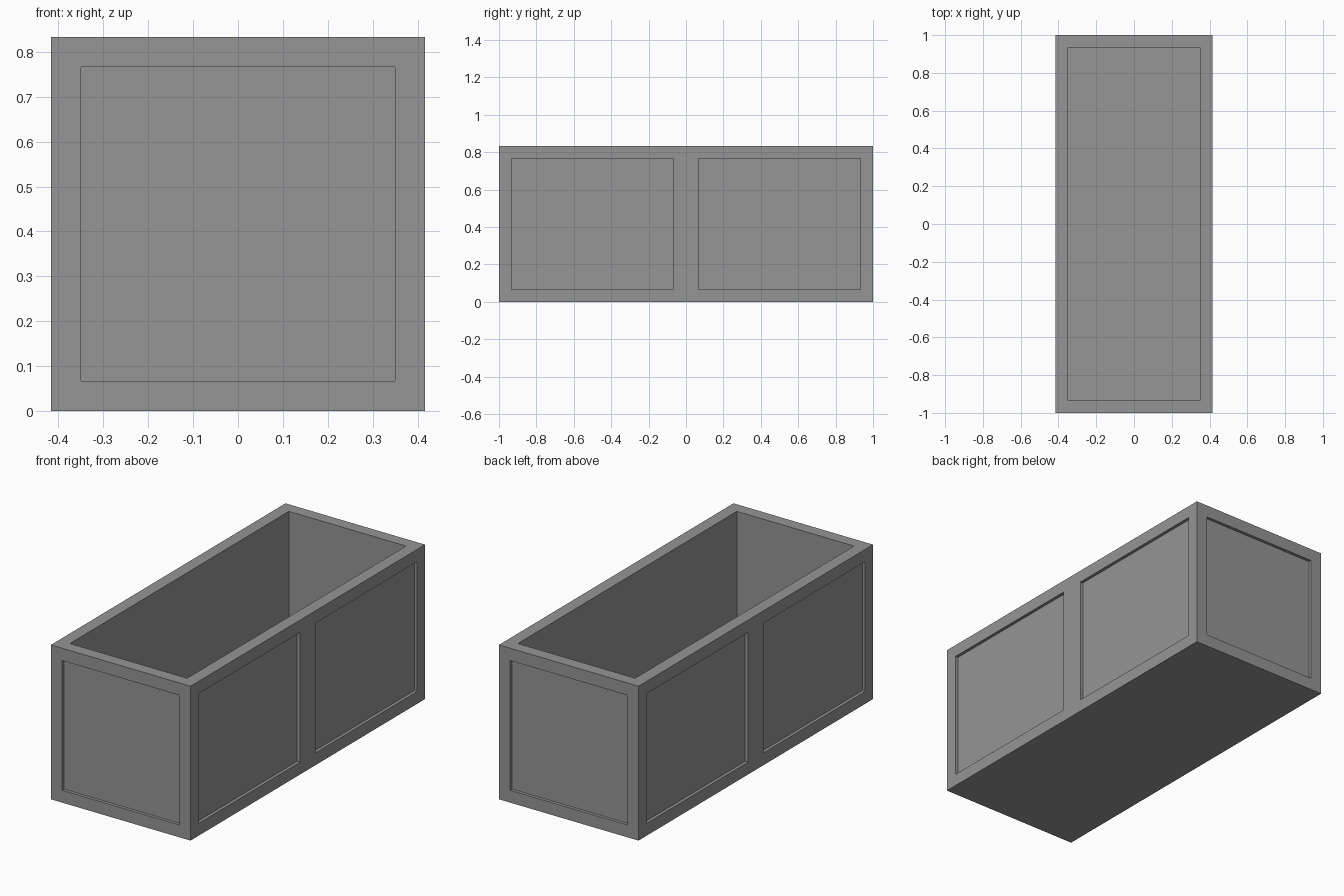
import bpy, bmesh
from mathutils import Matrix

if "Cube" in bpy.data.objects:
    bpy.data.objects.remove(bpy.data.objects["Cube"])

W, L, H = 0.8333, 2.0, 0.8333      # outer size
WALL, RECESS, FLOOR = 0.0667, 0.0167, 0.0667


def sink(bm, faces, border, depth):
    """Inset each face by a flat border, then push it straight in."""
    bmesh.ops.inset_individual(bm, faces=faces, thickness=border, use_even_offset=True)
    bmesh.ops.inset_individual(bm, faces=faces, thickness=0.0, depth=-depth)


bm = bmesh.new()
bmesh.ops.create_cube(bm, size=1, matrix=Matrix.Translation((0, 0, H / 2)) @ Matrix.Diagonal((W, L, H, 1)))

# Split only the long sides so each gets two panels
long_sides = [f for f in bm.faces if abs(f.normal.x) > 0.9]
geom = long_sides + list({e for f in long_sides for e in f.edges})
geom += list({v for f in long_sides for v in f.verts})
bmesh.ops.bisect_plane(bm, geom=geom, plane_co=(0, 0, 0), plane_no=(0, 1, 0))
bm.normal_update()

sides = [f for f in bm.faces if abs(f.normal.z) < 0.1]
top = [f for f in bm.faces if f.normal.z > 0.9]

# Recessed side panels and open cavity
sink(bm, sides, WALL, RECESS)
sink(bm, top, WALL, H - FLOOR)
bmesh.ops.dissolve_limit(bm, angle_limit=0.01, verts=bm.verts[:], edges=bm.edges[:])
bmesh.ops.recalc_face_normals(bm, faces=bm.faces[:])

mesh = bpy.data.meshes.new("planter_box")
bm.to_mesh(mesh)
bm.free()

# Dark grey finish
grey = bpy.data.materials.new("dark_grey")
grey.diffuse_color = (0.3, 0.3, 0.3, 1)
grey.use_nodes = True
grey.node_tree.nodes["Principled BSDF"].inputs["Base Color"].default_value = grey.diffuse_color
mesh.materials.append(grey)
bpy.context.collection.objects.link(bpy.data.objects.new("planter_box", mesh))
